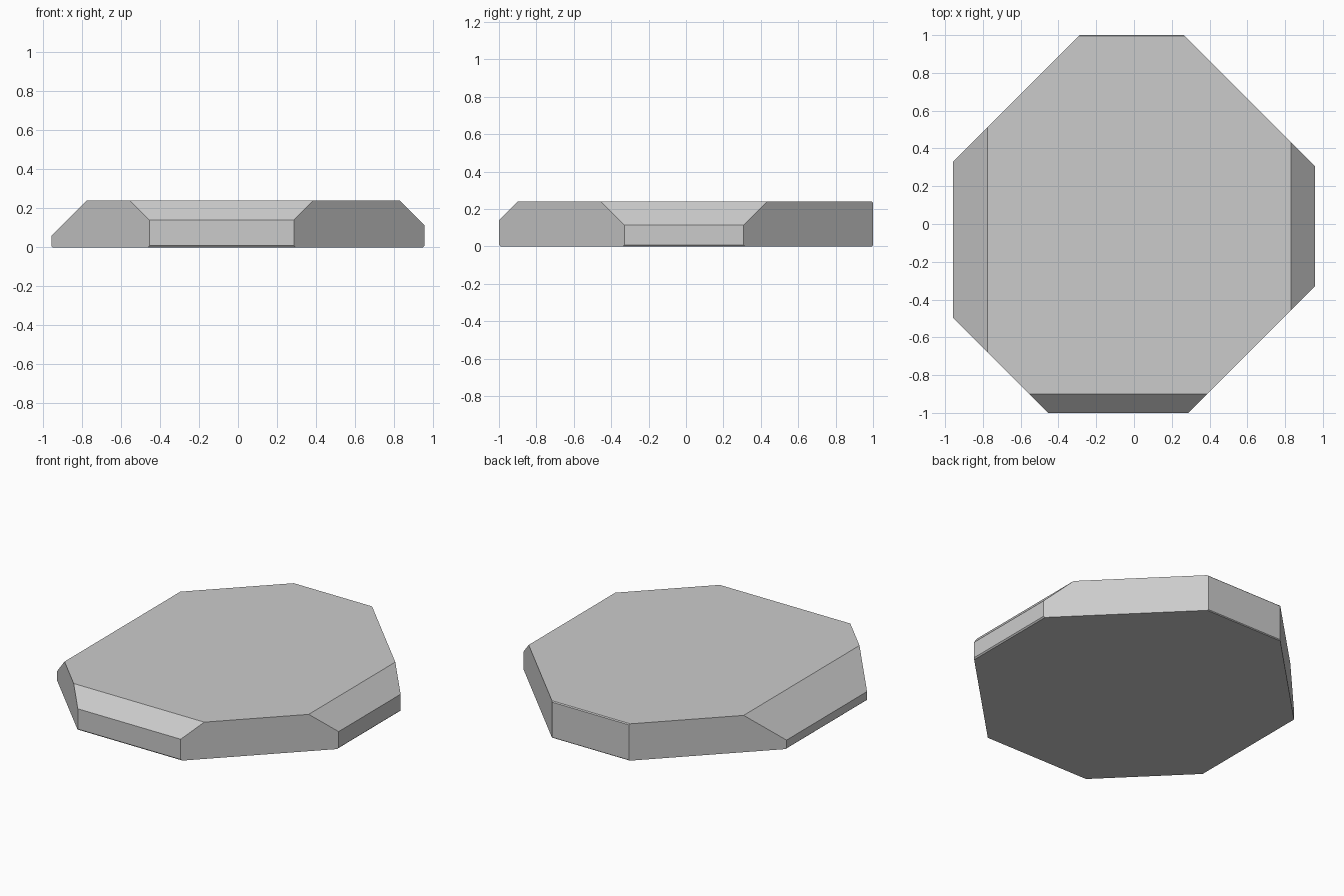
import bpy, bmesh
from mathutils import Vector

if "Cube" in bpy.data.objects:
    bpy.data.objects.remove(bpy.data.objects["Cube"])

X, Y, H = 0.957, 1.0, 0.24

bm = bmesh.new()
bmesh.ops.create_cube(bm, size=1)
bmesh.ops.scale(bm, vec=(2 * X, 2 * Y, H), verts=bm.verts)
bmesh.ops.translate(bm, vec=(0, 0, H / 2), verts=bm.verts)


def trim(normal, limit):
    """Cut away everything where normal . point > limit and cap the cut."""
    n = Vector(normal)
    bmesh.ops.bisect_plane(bm, geom=bm.verts[:] + bm.edges[:] + bm.faces[:],
                           plane_co=n * limit / n.length_squared,
                           plane_no=n, clear_outer=True, dist=1e-6)
    bmesh.ops.holes_fill(bm, edges=[e for e in bm.edges if e.is_boundary])


# Vertical diagonal corners
trim((-1, 1, 0), 1.288)
trim((1, 1, 0), 1.265)
trim((-1, -1, 0), 1.455)
trim((1, -1, 0), 1.287)

# Sloped upper edges: right, left, front, back
trim((1, 0, 1), 1.07)
trim((-1, 0, 1), 1.015)
trim((0, -1, 1), 1.14)
trim((0, 1, 1), 1.234)

# Small chamfers on the lower edges
trim((1, 0, -1), X - 0.008)
trim((-1, 0, -1), X - 0.005)
trim((0, -1, -1), Y - 0.008)
trim((0, 1, -1), Y - 0.005)

bmesh.ops.recalc_face_normals(bm, faces=bm.faces)
mesh = bpy.data.meshes.new("faceted_slab")
bm.to_mesh(mesh)
bm.free()
bpy.context.collection.objects.link(bpy.data.objects.new("faceted_slab", mesh))
